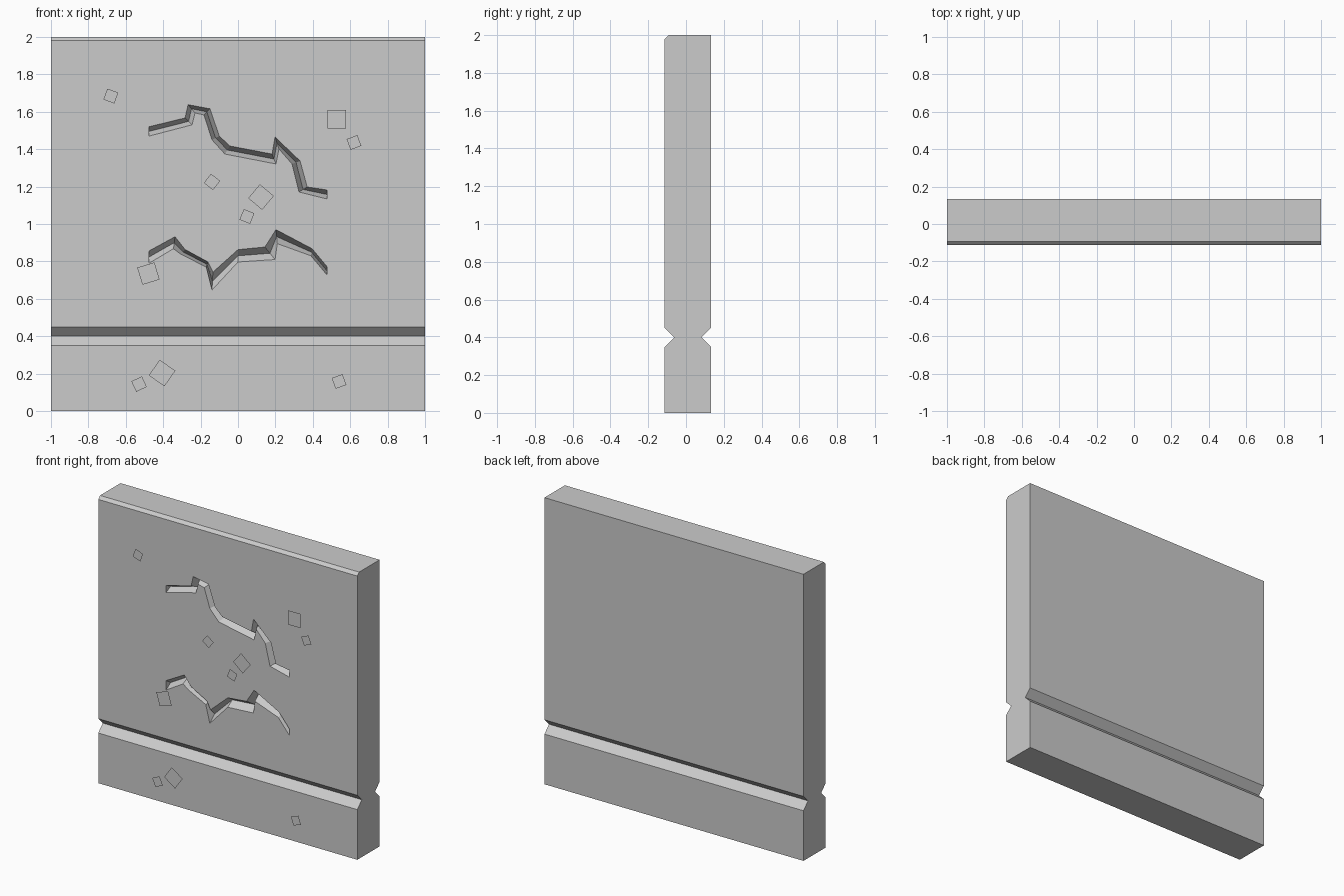
import bpy, bmesh
from math import cos, sin, pi, radians

if "Cube" in bpy.data.objects:
    bpy.data.objects.remove(bpy.data.objects["Cube"])

FRONT, BACK, DEPTH = -0.1125, 0.1325, 0.05

# Crack lips as (x, z) pairs, left to right
UPPER_TOP = [(-.476, 1.52), (-.283, 1.567), (-.267, 1.638), (-.15, 1.616), (-.10, 1.47), (-.043, 1.417),
             (.182, 1.374), (.198, 1.465), (.332, 1.337), (.37, 1.198), (.476, 1.182)]
UPPER_LOW = [(-.476, 1.47), (-.246, 1.53), (-.23, 1.594), (-.182, 1.583), (-.139, 1.45), (-.07, 1.374),
             (.203, 1.321), (.219, 1.401), (.289, 1.321), (.326, 1.171), (.476, 1.134)]
LOWER_TOP = [(-.476, .856), (-.337, .932), (-.283, .864), (-.16, .797), (-.134, .743),
             (0, .863), (.144, .877), (.203, .97), (.396, .868), (.476, .772)]
LOWER_LOW = [(-.476, .79), (-.345, .868), (-.305, .838), (-.17, .77), (-.139, .647),
             (0, .797), (.198, .81), (.21, .895), (.39, .83), (.476, .727)]


def finish(name, bm):
    mesh = bpy.data.meshes.new(name)
    bm.to_mesh(mesh)
    bm.free()
    obj = bpy.data.objects.new(name, mesh)
    bpy.context.collection.objects.link(obj)
    return obj


bm = bmesh.new()


def face(points):
    return bm.faces.new([bm.verts.new(p) for p in points])


def flat(points):
    return face([(x, FRONT, z) for x, z in points])


# Wall body: side profile swept across x, leaving the front panel open
profile = [(FRONT, 1.98), (FRONT + .02, 2), (BACK, 2), (BACK, .45), (BACK - DEPTH, .4), (BACK, .35),
           (BACK, 0), (FRONT, 0), (FRONT, .35), (FRONT + DEPTH, .4), (FRONT, .45)]
for (y0, z0), (y1, z1) in zip(profile, profile[1:]):
    face([(-1, y0, z0), (1, y0, z0), (1, y1, z1), (-1, y1, z1)])
for x in (-1, 1):
    face([(x, y, z) for y, z in profile])

# Front panel pieces around the cracks
tl, tr, bl, br = (-1, 1.98), (1, 1.98), (-1, .45), (1, .45)
flat([tl, tr] + UPPER_TOP[::-1])
flat(UPPER_LOW + LOWER_TOP[::-1])
flat(LOWER_LOW + [br, bl])
for a, b, i in ((tl, bl, 0), (tr, br, -1)):
    flat([a, UPPER_TOP[i], UPPER_LOW[i], LOWER_TOP[i], LOWER_LOW[i], b])

# V-shaped cracks with closed ends
for top, low in ((UPPER_TOP, UPPER_LOW), (LOWER_TOP, LOWER_LOW)):
    rows = [((t[0], FRONT, t[1]),
             ((t[0] + l[0]) / 2, FRONT + DEPTH, (t[1] + l[1]) / 2),
             (l[0], FRONT, l[1])) for t, l in zip(top, low)]
    for a, b in zip(rows, rows[1:]):
        face([a[0], b[0], b[1], a[1]])
        face([a[1], b[1], b[2], a[2]])
    face(rows[0])
    face(rows[-1])

bmesh.ops.remove_doubles(bm, verts=bm.verts, dist=1e-5)
bmesh.ops.recalc_face_normals(bm, faces=bm.faces)
finish("cracked_wall", bm)

# Flat square chips just in front of the wall: x, z, side, angle
chips = [(-.68, 1.684, .062, -20), (.527, 1.56, .099, 0), (.62, 1.436, .061, 21), (-.139, 1.225, .062, -38),
         (.123, 1.144, .097, -40), (.048, 1.04, .061, -22), (-.479, .735, .096, 17),
         (-.406, .203, .102, -35), (-.529, .144, .062, 25), (.54, .158, .061, 20)]
for n, (x, z, side, angle) in enumerate(chips, 1):
    bm = bmesh.new()
    r = side / 2 ** .5
    turns = [radians(angle) + pi / 4 + k * pi / 2 for k in range(4)]
    face([(x + r * cos(t), -BACK, z + r * sin(t)) for t in turns])
    finish(f"wall_chip_{n}", bm)
